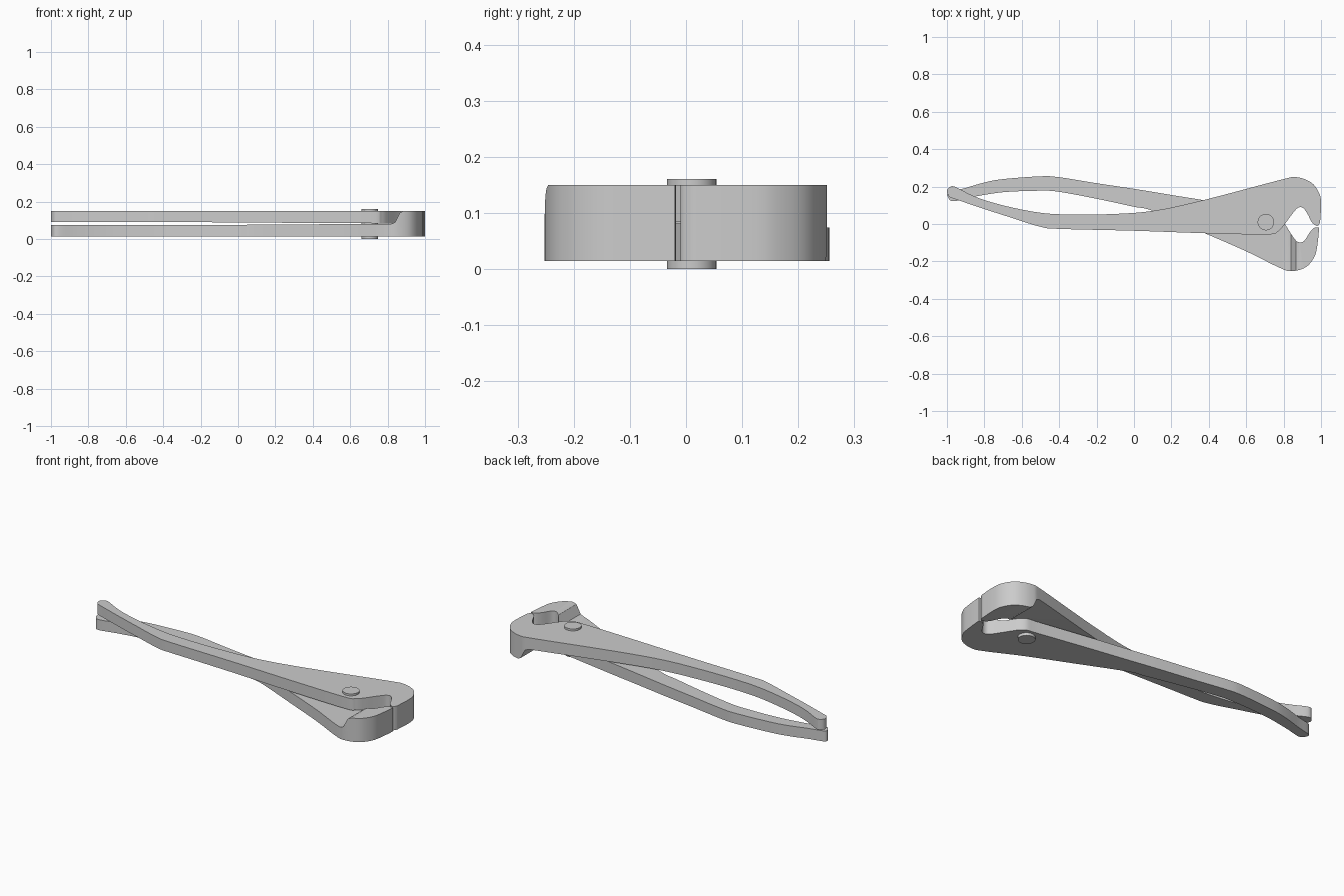
import bpy, bmesh, math

if "Cube" in bpy.data.objects:
    bpy.data.objects.remove(bpy.data.objects["Cube"])

Z0, Z1 = 0.015, 0.15


def smooth_outline(pts, steps=5):
    """Closed Catmull-Rom curve; a repeated point makes a sharp corner."""
    out, n = [], len(pts)
    for i in range(n):
        p0, p1, p2, p3 = (pts[(i + k) % n] for k in (-1, 0, 1, 2))
        if p1 == p2:
            continue
        for s in range(steps):
            t = s / steps
            out.append(tuple(0.5 * (2 * b + (c - a) * t + (2 * a - 5 * b + 4 * c - d) * t ** 2
                                    + (3 * b - a - 3 * c + d) * t ** 3)
                             for a, b, c, d in zip(p0, p1, p2, p3)))
    return out


def prism(name, verts, direction):
    """Extrude a flat 3D outline along a direction."""
    bm = bmesh.new()
    face = bm.faces.new([bm.verts.new(v) for v in verts])
    new = bmesh.ops.extrude_face_region(bm, geom=[face])["geom"]
    bmesh.ops.translate(bm, vec=direction,
                        verts=[g for g in new if isinstance(g, bmesh.types.BMVert)])
    bmesh.ops.recalc_face_normals(bm, faces=bm.faces)
    mesh = bpy.data.meshes.new(name)
    bm.to_mesh(mesh)
    bm.free()
    ob = bpy.data.objects.new(name, mesh)
    bpy.context.collection.objects.link(ob)
    return ob


def activate(ob):
    bpy.ops.object.select_all(action='DESELECT')
    ob.select_set(True)
    bpy.context.view_layer.objects.active = ob


def arm(name, pts, flip):
    """Full-height arm, thinned to half height everywhere behind the jaw."""
    ob = prism(name, [(x, y, Z0) for x, y in smooth_outline(pts)], (0, 0, Z1 - Z0))
    profile = [(-1.2, -0.1), (-1.2, 0.09), (-0.3, 0.091), (0.4, 0.086), (0.82, 0.084),
               (0.84, 0.075), (0.855, 0.045), (0.865, 0.025), (0.885, 0.014), (0.885, -0.1)]
    if flip:
        profile = [(x, Z0 + Z1 - z) for x, z in profile]
    cutter = prism("cutter", [(x, -1, z) for x, z in profile], (0, 2, 0))
    cutter.hide_render = True
    activate(ob)
    mod = ob.modifiers.new("lap", 'BOOLEAN')
    mod.operation, mod.solver, mod.object = 'DIFFERENCE', 'EXACT', cutter
    bpy.ops.object.modifier_apply(modifier=mod.name)
    bpy.data.objects.remove(cutter)
    bpy.ops.object.shade_smooth_by_angle(angle=math.radians(30))
    return ob


# Upper arm: handle on the front side, jaw on the back side
upper = [(-0.96, 0.2), (-0.88, 0.16), (-0.8, 0.128), (-0.66, 0.09), (-0.5, 0.06), (-0.36, 0.051),
         (-0.15, 0.052), (0.1, 0.07), (0.38, 0.13), (0.78, 0.235), (0.87, 0.25), (0.95, 0.22),
         (0.992, 0.16), (1.0, 0.1), (0.995, 0.01), (0.995, 0.01), (0.98, -0.01), (0.95, 0.01),
         (0.93, 0.05), (0.905, 0.085), (0.88, 0.088), (0.855, 0.065), (0.807, 0.0),
         (0.807, 0.0), (0.77, -0.04), (0.71, -0.056), (0.4, -0.05), (0, -0.036),
         (-0.4, -0.026), (-0.5, -0.015), (-0.66, 0.035), (-0.8, 0.08), (-0.95, 0.131),
         (-0.985, 0.145), (-1.0, 0.173), (-0.988, 0.195)]
arm("upper_arm", upper, False)

# Lower arm: handle on the back side, jaw on the front side
lower = [(-0.91, 0.19), (-0.8, 0.222), (-0.7, 0.24), (-0.5, 0.255), (-0.4, 0.25), (-0.2, 0.218),
         (0, 0.188), (0.2, 0.155), (0.4, 0.123), (0.68, 0.075), (0.76, 0.058), (0.807, 0.0),
         (0.807, 0.0), (0.855, -0.075), (0.88, -0.097), (0.91, -0.09), (0.94, -0.045),
         (0.965, -0.02), (0.99, -0.02), (0.99, -0.02), (0.982, -0.1), (0.967, -0.17),
         (0.92, -0.23), (0.84, -0.252), (0.77, -0.23), (0.6, -0.146), (0.38, -0.05),
         (0.1, 0.07), (0, 0.092), (-0.2, 0.135), (-0.4, 0.172), (-0.5, 0.178), (-0.7, 0.17),
         (-0.86, 0.145), (-0.965, 0.122), (-0.995, 0.145), (-0.99, 0.17)]
arm("lower_arm", lower, True)

# Pivot rivet through both arms
bpy.ops.mesh.primitive_cylinder_add(vertices=32, radius=0.044, depth=0.161,
                                    location=(0.705, 0.01, 0.0805))
rivet = bpy.context.object
rivet.name = "pivot_rivet"
bpy.ops.object.shade_smooth_by_angle(angle=math.radians(30))
